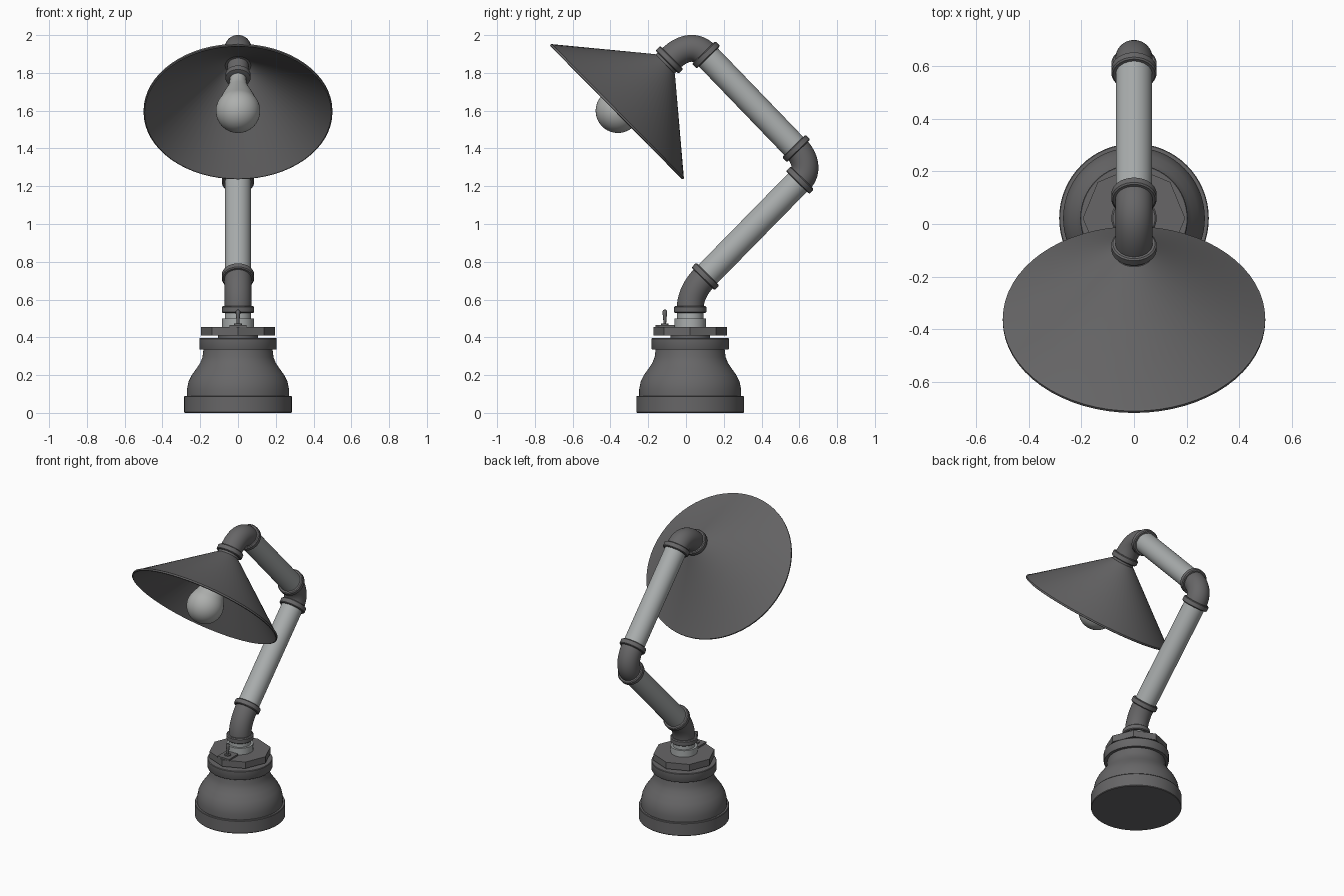
import bpy, bmesh, math
from mathutils import Vector, geometry

cube = bpy.data.objects.get("Cube")
if cube:
    bpy.data.objects.remove(cube)


def material(name, colour):
    m = bpy.data.materials.new(name)
    m.use_nodes = True
    m.diffuse_color = (*colour, 1)
    m.node_tree.nodes["Principled BSDF"].inputs["Base Color"].default_value = (*colour, 1)
    return m


IRON = material("dark iron", (0.135, 0.133, 0.136))
STEEL = material("pale steel", (0.40, 0.42, 0.42))
GLASS = material("bulb glass", (0.42, 0.43, 0.42))
X = Vector((1, 0, 0))
UP = Vector((0, 0, 1))


def P(y, z):
    return Vector((0, y, z))


def finish(name, bm, mat, smooth=True):
    bmesh.ops.remove_doubles(bm, verts=bm.verts, dist=0.0001)
    bmesh.ops.recalc_face_normals(bm, faces=bm.faces)
    me = bpy.data.meshes.new(name)
    bm.to_mesh(me)
    bm.free()
    me.materials.append(mat)
    ob = bpy.data.objects.new(name, me)
    bpy.context.collection.objects.link(ob)
    if smooth:
        bpy.ops.object.select_all(action='DESELECT')
        ob.select_set(True)
        bpy.context.view_layer.objects.active = ob
        bpy.ops.object.shade_smooth_by_angle(angle=math.radians(32))
    return ob


def rings(name, stations, mat, sides=40, closed=False, smooth=True):
    """Skin circles given as (centre, tangent, radius)."""
    bm = bmesh.new()
    loops = []
    for c, t, r in stations:
        n = X.cross(t).normalized()
        angles = [2 * math.pi * i / sides for i in range(sides)]
        loops.append([bm.verts.new(c + r * (math.cos(a) * X + math.sin(a) * n)) for a in angles])
    pairs = list(zip(loops, loops[1:]))
    if closed:
        pairs.append((loops[-1], loops[0]))
    else:
        bm.faces.new(loops[0])
        bm.faces.new(loops[-1])
    for a, b in pairs:
        for i in range(sides):
            j = (i + 1) % sides
            bm.faces.new((a[i], a[j], b[j], b[i]))
    return finish(name, bm, mat, smooth)


def lathe(name, origin, axis, profile, mat, **kw):
    """Revolve (radius, distance along axis) points about an axis."""
    axis = axis.normalized()
    return rings(name, [(origin + axis * h, axis, r) for r, h in profile], mat, **kw)


def elbow(name, a, ta, b, tb, reach):
    """Curved fitting with a collar on each end."""
    ta, tb = ta.normalized(), tb.normalized()
    pts = geometry.interpolate_bezier(a, a + ta * reach, b - tb * reach, b, 17)
    st = []
    for i, p in enumerate(pts):
        t = ta if i == 0 else tb if i == 16 else pts[i + 1] - pts[i - 1]
        st.append((p, t, 0.071))
    rings(name, st, IRON)
    for end, c, t in (("start", a, ta), ("end", b, tb)):
        lathe(name + "_collar_" + end, c, t,
              [(0.08, -0.018), (0.086, -0.013), (0.086, 0.013), (0.08, 0.018)], IRON)


# Base
foot = P(0.022, 0)
lathe("base_body", foot, UP,
      [(0.282, 0), (0.285, 0.004), (0.285, 0.086), (0.282, 0.09), (0.27, 0.09), (0.27, 0.125),
       (0.262, 0.165), (0.245, 0.2), (0.22, 0.235), (0.2, 0.265), (0.188, 0.295), (0.183, 0.335),
       (0.202, 0.335), (0.205, 0.34), (0.205, 0.392), (0.202, 0.396)], IRON, sides=64)
lathe("cap_neck", foot, UP, [(0.105, 0.394), (0.105, 0.412)], IRON)
lathe("octagonal_cap", foot, UP, [(0.195, 0.41), (0.195, 0.455)], IRON, sides=8, smooth=False)
lathe("base_nipple", foot, UP,
      [(0.084, 0.45), (0.084, 0.5), (0.07, 0.5), (0.07, 0.545)], STEEL)

# Toggle switch on the cap
bm = bmesh.new()
bmesh.ops.create_cube(bm, size=1)
bmesh.ops.scale(bm, vec=(0.09, 0.1, 0.012), verts=bm.verts)
bmesh.ops.translate(bm, vec=(0, -0.112, 0.46), verts=bm.verts)
finish("switch_plate", bm, IRON, smooth=False)
lathe("switch_lever", P(-0.112, 0), UP,
      [(0.02, 0.46), (0.02, 0.474), (0.007, 0.474), (0.009, 0.5), (0.012, 0.525),
       (0.012, 0.538), (0.008, 0.545), (0.002, 0.547)], IRON, sides=16)

# Pipe arm
low_start, low_end = P(0.103, 0.722), P(0.603, 1.232)
high_start, high_end = P(0.583, 1.40), P(0.106, 1.895)
shade_top = P(-0.088, 1.869)
rise, back, down = P(1, 1.02), P(-1, 1.03), P(-1, -1)
elbow("base_elbow", P(0.022, 0.547), UP, low_start, rise, 0.07)
elbow("middle_elbow", low_end, rise, high_start, back, 0.068)
elbow("top_elbow", high_end, back, shade_top, down, 0.086)
for name, a, b in (("lower_pipe", low_start, low_end), ("upper_pipe", high_start, high_end)):
    lathe(name, a, b - a, [(0.0695, 0), (0.0695, (b - a).length)], STEEL)

# Lamp head, measured from the rim centre along the shade axis
rim = P(-0.368, 1.592)
axis = P(1, 0.99)
lathe("shade", rim, axis,
      [(0.494, -0.003), (0.5, 0), (0.5, 0.01), (0.492, 0.014), (0.074, 0.362), (0.0, 0.366),
       (0.0, 0.352), (0.068, 0.35), (0.482, 0.006)], IRON, sides=64, closed=True)
lathe("shade_neck", rim, axis, [(0.071, 0.355), (0.071, 0.4)], IRON)
lathe("bulb_socket", rim, axis,
      [(0.048, 0.25), (0.066, 0.255), (0.066, 0.285), (0.056, 0.29), (0.056, 0.355)], IRON)

# Bulb: round glass tapering into the socket
glass = [(0.117 * math.sin(a) + 0.0005, 0.01 - 0.117 * math.cos(a))
         for a in [math.radians(d) for d in range(0, 121, 8)]]
glass += [(0.08, 0.125), (0.06, 0.17), (0.046, 0.21), (0.042, 0.265)]
lathe("bulb", rim, axis, glass, GLASS)
